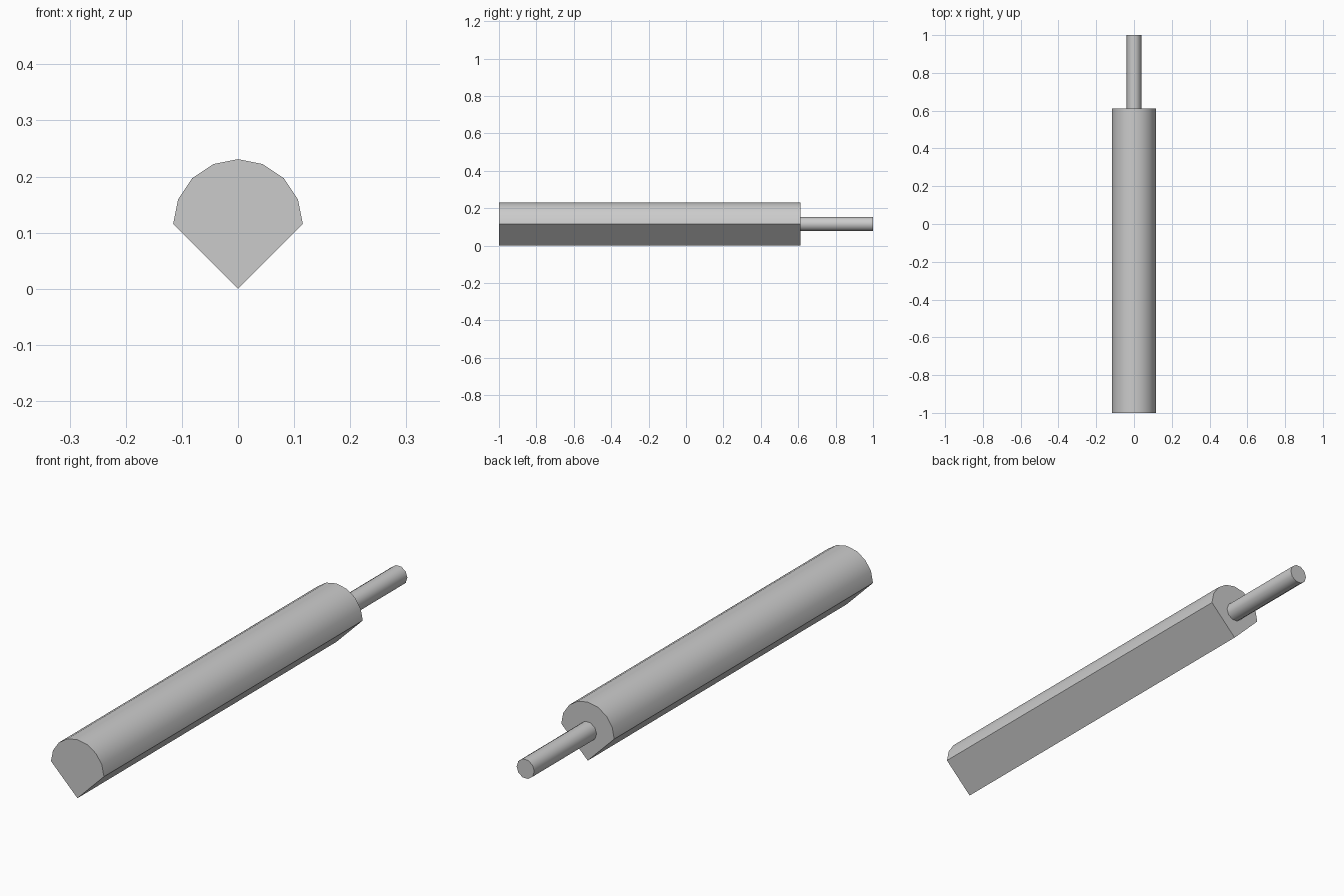
import bpy, bmesh
from math import cos, sin, pi, radians

# Remove the default cube
if "Cube" in bpy.data.objects:
    bpy.data.objects.remove(bpy.data.objects["Cube"])

AXIS_Z = 0.1155
RADIUS = 0.1155
SHOULDER = 0.612

grey = bpy.data.materials.new("plain_grey")
grey.use_nodes = True
colour = (0.6, 0.6, 0.6, 1)
grey.diffuse_color = colour
grey.node_tree.nodes["Principled BSDF"].inputs["Base Color"].default_value = colour


def extrude_profile(name, profile, y0, y1):
    """Extrude an (x, z) outline along y, with smooth sides and sharp ends."""
    bm = bmesh.new()
    face = bm.faces.new([bm.verts.new((x, y0, z)) for x, z in profile])
    moved = bmesh.ops.extrude_face_region(bm, geom=[face])["geom"]
    verts = [v for v in moved if isinstance(v, bmesh.types.BMVert)]
    bmesh.ops.translate(bm, verts=verts, vec=(0, y1 - y0, 0))
    bmesh.ops.recalc_face_normals(bm, faces=bm.faces)
    mesh = bpy.data.meshes.new(name)
    bm.to_mesh(mesh)
    bm.free()
    mesh.materials.append(grey)
    obj = bpy.data.objects.new(name, mesh)
    bpy.context.collection.objects.link(obj)
    bpy.ops.object.select_all(action='DESELECT')
    obj.select_set(True)
    bpy.context.view_layer.objects.active = obj
    bpy.ops.object.shade_smooth_by_angle(angle=radians(40))
    return obj


def arc(radius, sweep, steps, count):
    """Points on an arc about the shared axis, starting at +x."""
    return [(radius * cos(sweep * i / steps), AXIS_Z + radius * sin(sweep * i / steps))
            for i in range(count)]


# Body: half-round top over a V-shaped underside
extrude_profile("body", arc(RADIUS, pi, 8, 9) + [(0, 0)], -1, SHOULDER)

# Pin: thin round rod out of the back end
extrude_profile("pin", arc(RADIUS / 3, 2 * pi, 10, 10), SHOULDER, 1)
